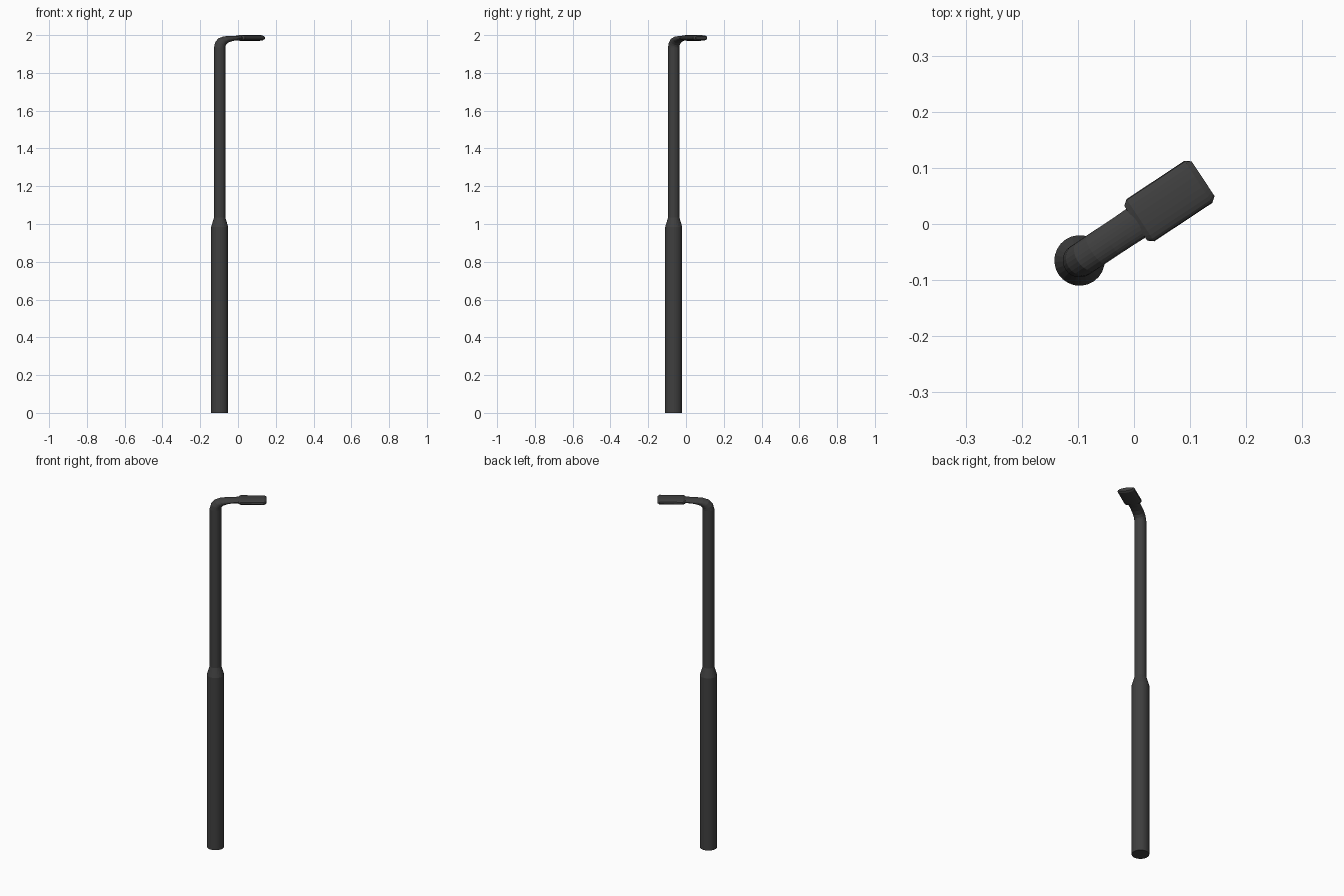
import bpy, bmesh, math
from mathutils import Vector

if "Cube" in bpy.data.objects:
    bpy.data.objects.remove(bpy.data.objects["Cube"])

SIDES = 24
BASE = Vector((-0.097, -0.065, 0))
YAW = math.radians(33.5)
U = Vector((math.cos(YAW), math.sin(YAW), 0))      # direction the head points
V = Vector((-math.sin(YAW), math.cos(YAW), 0))     # sideways
Z = Vector((0, 0, 1))

dark = bpy.data.materials.new("dark_metal")
dark.diffuse_color = (0.05, 0.05, 0.05, 1)
dark.use_nodes = True
dark.node_tree.nodes["Principled BSDF"].inputs["Base Color"].default_value = dark.diffuse_color


def loft(name, rings, power=1.0):
    """Skin elliptical rings: (reach, height, tilt degrees, half width, half thickness)."""
    bm = bmesh.new()
    loops = []
    for u, z, tilt, w, t in rings:
        a = math.radians(tilt)
        c = BASE + U * u + Z * z
        n = -U * math.cos(a) + Z * math.sin(a)
        loop = []
        for i in range(SIDES):
            p = 2 * math.pi * i / SIDES
            s = math.sin(p)
            s = math.copysign(abs(s) ** power, s)
            loop.append(bm.verts.new(c + V * (w * math.cos(p)) + n * (t * s)))
        loops.append(loop)
    for a, b in zip(loops, loops[1:]):
        for i in range(SIDES):
            j = (i + 1) % SIDES
            bm.faces.new((a[i], a[j], b[j], b[i]))
    bm.faces.new(loops[0])
    bm.faces.new(loops[-1])
    bmesh.ops.recalc_face_normals(bm, faces=bm.faces)
    me = bpy.data.meshes.new(name)
    bm.to_mesh(me)
    bm.free()
    me.materials.append(dark)
    ob = bpy.data.objects.new(name, me)
    bpy.context.collection.objects.link(ob)
    return ob


# Thick lower pole with tapered shoulder
loft("lower_pole", [(0, 0, 0, 0.045, 0.045), (0, 0.985, 0, 0.045, 0.045),
                    (0, 1.035, 0, 0.03, 0.03)])

# Slim upper pole that bends over and flattens into the arm
loft("upper_pole_and_arm", [
    (0, 1.03, 0, 0.03, 0.03),
    (0, 1.935, 0, 0.03, 0.03),
    (0.004, 1.951, 22, 0.03, 0.029),
    (0.015, 1.965, 45, 0.03, 0.026),
    (0.035, 1.975, 65, 0.03, 0.02),
    (0.065, 1.981, 80, 0.03, 0.015),
    (0.095, 1.984, 87, 0.03, 0.0125),
    (0.13, 1.985, 90, 0.031, 0.012)])

# Flattened lamp head with chamfered ends
loft("lamp_head", [
    (0.120, 1.985, 90, 0.037, 0.010),
    (0.130, 1.985, 90, 0.045, 0.015),
    (0.254, 1.985, 90, 0.045, 0.015),
    (0.264, 1.985, 90, 0.037, 0.009)], power=0.7)
